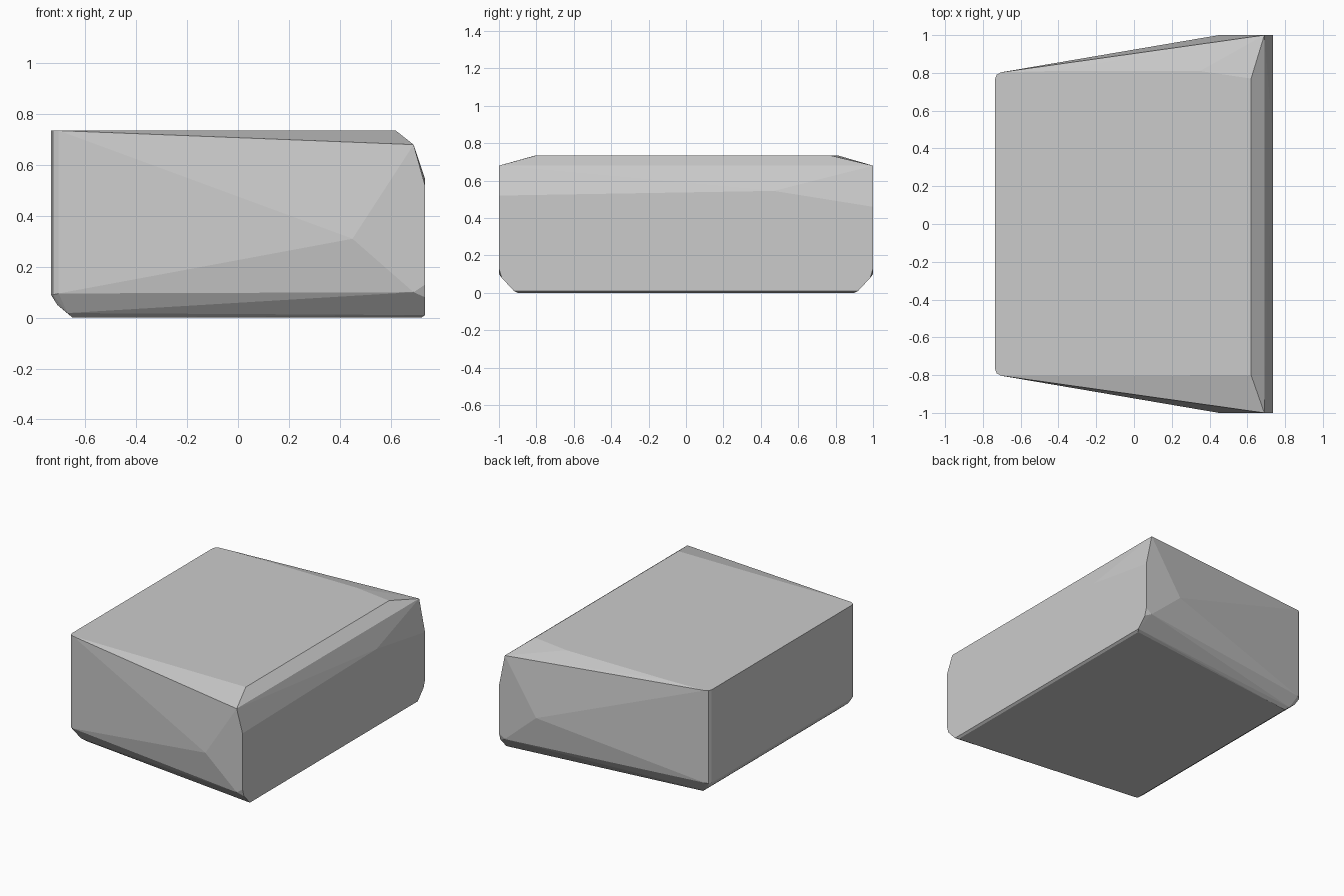
import bpy, bmesh

# Points shared by both sides, given for +y and mirrored to -y
SIDE = [
    # rounded left corner, top to bottom
    (-0.735, 0.77, 0.735), (-0.727, 0.79, 0.735), (-0.705, 0.803, 0.735),
    (-0.735, 0.77, 0.09), (-0.727, 0.79, 0.09), (-0.705, 0.803, 0.095),
    # lower left bevel
    (-0.71, 0.765, 0.05), (-0.67, 0.76, 0.018), (-0.65, 0.74, 0.0),
    # bulge of the side and raised right corner
    (0.45, 1.0, 0.31), (0.69, 1.0, 0.68),
    # rounded lower right corner
    (0.69, 1.0, 0.10), (0.735, 1.0, 0.13), (0.735, 0.985, 0.08),
    (0.735, 0.92, 0.01), (0.72, 0.90, 0.0),
]
# Points that differ between front and back
UNIQUE = [
    (0.62, -0.80, 0.735), (0.62, 0.77, 0.735),
    (0.35, 0.81, 0.735), (-0.42, 0.81, 0.735),
    (0.735, -1.0, 0.52), (0.735, 0.47, 0.545), (0.735, 1.0, 0.46),
]

# Faceted block: convex skin around the corner points
bm = bmesh.new()
for x, y, z in SIDE:
    bm.verts.new((x, y, z))
    bm.verts.new((x, -y, z))
for p in UNIQUE:
    bm.verts.new(p)
res = bmesh.ops.convex_hull(bm, input=bm.verts[:])
loose = [v for v in bm.verts if not v.link_faces]
bmesh.ops.delete(bm, geom=loose, context='VERTS')
bmesh.ops.dissolve_limit(bm, angle_limit=0.01, verts=bm.verts[:], edges=bm.edges[:])
bmesh.ops.recalc_face_normals(bm, faces=bm.faces[:])

mesh = bpy.data.meshes.new("faceted_block")
bm.to_mesh(mesh)
bm.free()
block = bpy.data.objects.new("faceted_block", mesh)
bpy.context.collection.objects.link(block)
